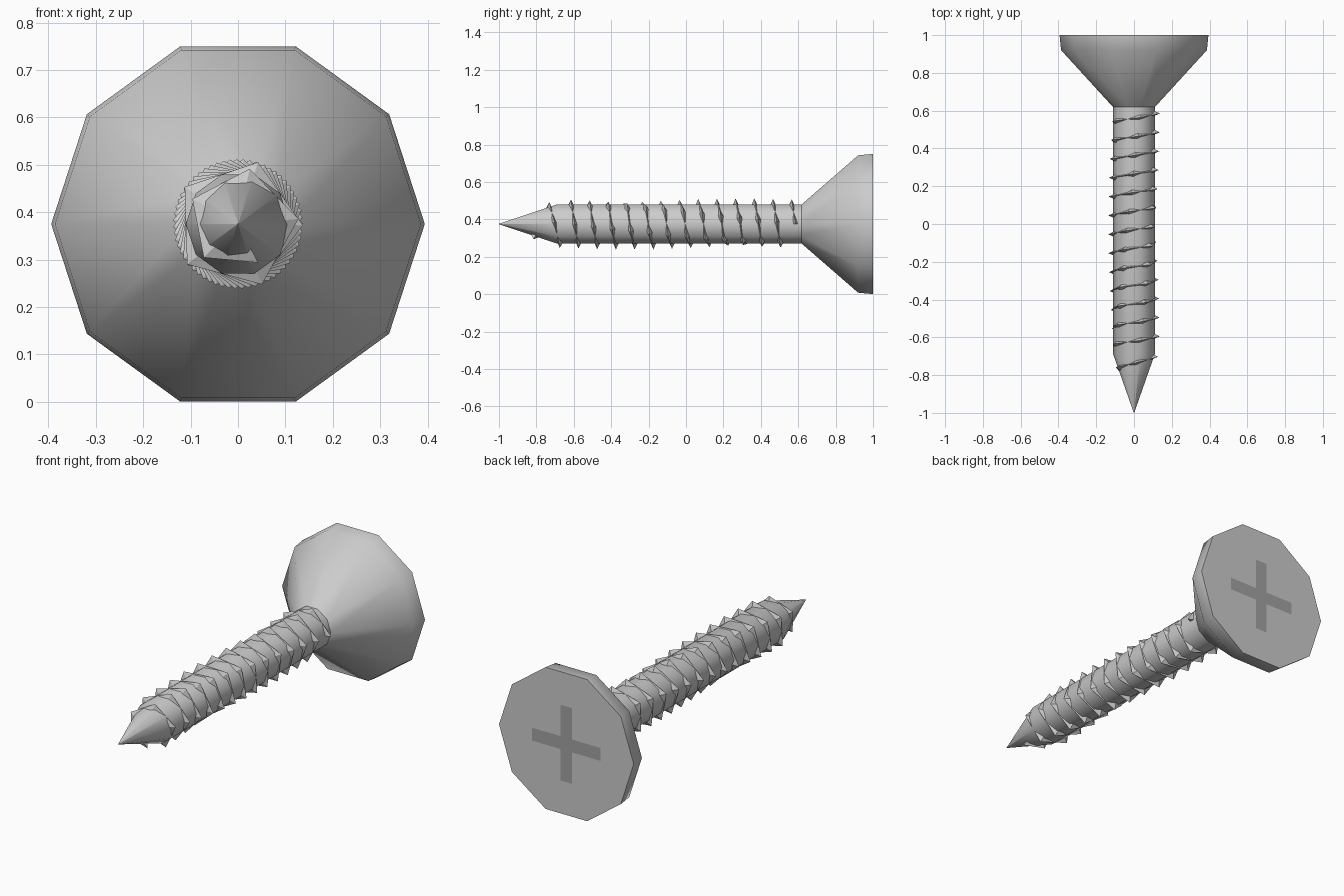
import bpy, bmesh
from math import sin, cos, pi, radians

if "Cube" in bpy.data.objects:
    bpy.data.objects.remove(bpy.data.objects["Cube"])

CZ = 0.375   # height of the screw axis, which runs along y
SIDES = 10


def ring_point(r, a, y):
    return (r * cos(a), y, CZ + r * sin(a))


def finish(bm, name, smooth=None):
    bmesh.ops.recalc_face_normals(bm, faces=bm.faces)
    mesh = bpy.data.meshes.new(name)
    bm.to_mesh(mesh)
    bm.free()
    ob = bpy.data.objects.new(name, mesh)
    bpy.context.collection.objects.link(ob)
    if smooth:
        bpy.ops.object.select_all(action='DESELECT')
        ob.select_set(True)
        bpy.context.view_layer.objects.active = ob
        bpy.ops.object.shade_smooth_by_angle(angle=radians(smooth))
    return ob


def bridge(bm, a, b):
    n = len(a)
    for i in range(n):
        bm.faces.new((a[i], a[(i + 1) % n], b[(i + 1) % n], b[i]))


def lathe(name, profile, smooth):
    """Ten-sided turned solid from (radius, y) pairs, capped at both ends."""
    bm = bmesh.new()
    rings = [[bm.verts.new(ring_point(r, 2 * pi * k / SIDES, y)) for k in range(SIDES)]
             for r, y in profile]
    for a, b in zip(rings, rings[1:]):
        bridge(bm, a, b)
    bm.faces.new(rings[0])
    bm.faces.new(rings[-1])
    return finish(bm, name, smooth)


# Countersunk head and pointed shank
lathe("head", [(0.107, 0.615), (0.386, 0.92), (0.394, 1.0)], 40)
lathe("shank", [(0.001, -1.0), (0.11, -0.69), (0.11, 0.63)], 40)

# Spiral thread: coarse steps of about five per turn, tapering in at the tip
bm = bmesh.new()
STEPS = 68
sections = []
for i in range(STEPS + 1):
    left = STEPS - i
    a = radians(73.2 * left)
    y = 0.585 - 0.02 * left - 0.008 * max(0, 5 - i)
    crest = 0.137 - 0.009 * max(0, 5 - i)
    root = crest - 0.042
    sections.append([bm.verts.new(ring_point(root, a, y - 0.017)),
                     bm.verts.new(ring_point(crest, a, y)),
                     bm.verts.new(ring_point(root, a, y + 0.02))])
for a, b in zip(sections, sections[1:]):
    bridge(bm, a, b)
bm.faces.new(sections[0])
bm.faces.new(sections[-1])
finish(bm, "thread")

# Dark cross marking the driver slot on the head
L, W = 0.2, 0.034
corner = [(L, -W), (L, W), (W, W)]
bm = bmesh.new()
outline = []
for q in range(4):
    c, s = round(cos(q * pi / 2)), round(sin(q * pi / 2))
    outline += [bm.verts.new((c * x - s * z, 1.001, CZ + s * x + c * z)) for x, z in corner]
face = bm.faces.new(outline)
face.normal_update()
cross = finish(bm, "driver_cross")
if cross.data.polygons[0].normal.y < 0:
    cross.data.flip_normals()
mat = bpy.data.materials.new("dark_grey")
mat.diffuse_color = (0.36, 0.36, 0.36, 1)
mat.use_nodes = True
mat.node_tree.nodes["Principled BSDF"].inputs["Base Color"].default_value = mat.diffuse_color
cross.data.materials.append(mat)
